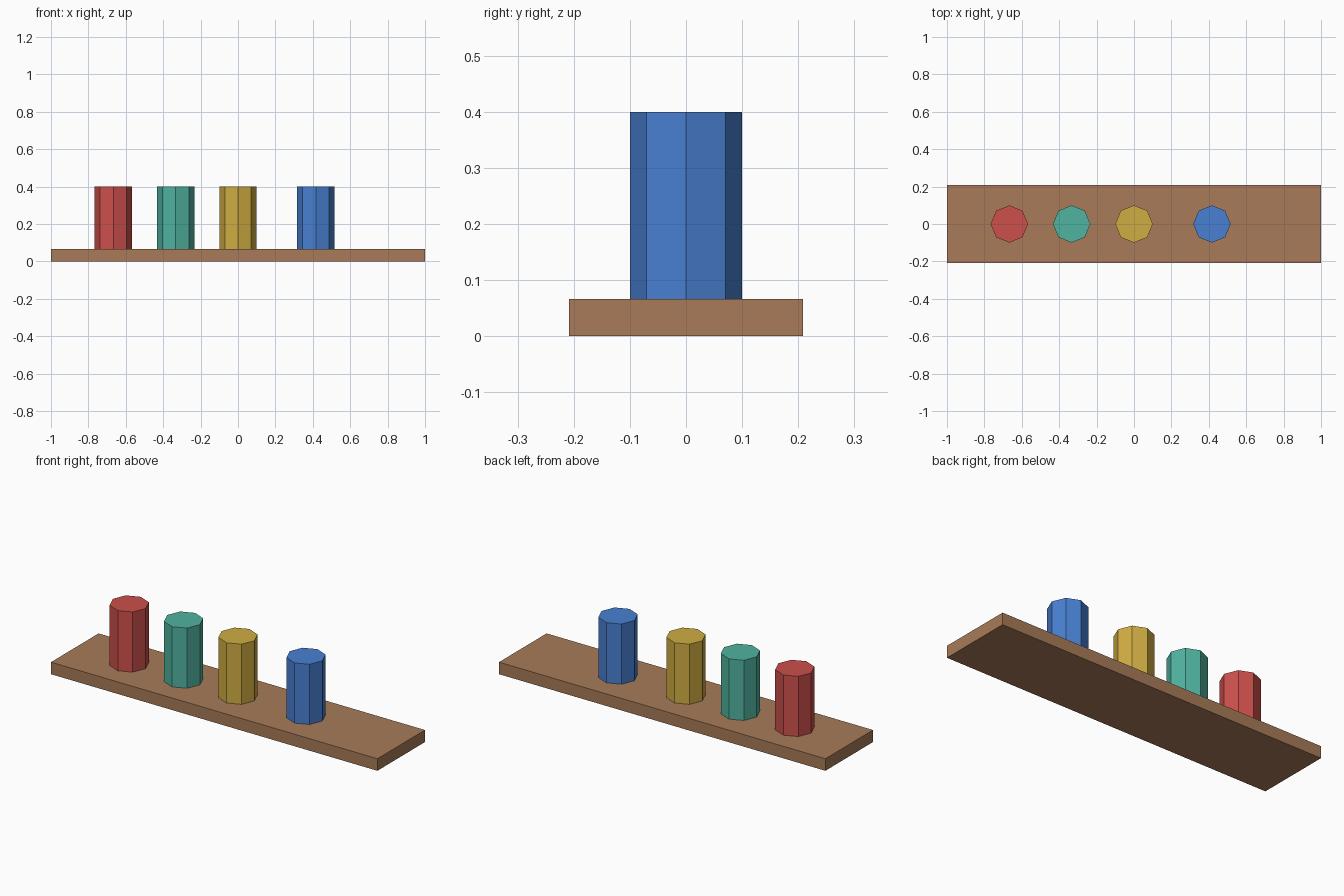
import bpy

if "Cube" in bpy.data.objects:
    bpy.data.objects.remove(bpy.data.objects["Cube"], do_unlink=True)


def to_linear(c):
    c /= 255
    return c / 12.92 if c < 0.04045 else ((c + 0.055) / 1.055) ** 2.4


def make_material(name, rgb):
    colour = [to_linear(c) for c in rgb] + [1]
    mat = bpy.data.materials.new(name)
    mat.use_nodes = True
    mat.diffuse_color = colour
    mat.node_tree.nodes["Principled BSDF"].inputs["Base Color"].default_value = colour
    return mat


def finish(name, mat):
    obj = bpy.context.object
    obj.name = obj.data.name = name
    obj.data.materials.append(mat)
    return obj


BOARD_TOP = 1 / 15
PEG_HEIGHT = 1 / 3
PEG_RADIUS = 0.1

# Flat wooden board
bpy.ops.mesh.primitive_cube_add(size=1, location=(0, 0, BOARD_TOP / 2))
board = finish("board", make_material("brown wood", (168, 123, 88)))
board.scale = (2, 5 / 12, BOARD_TOP)
bpy.ops.object.transform_apply(location=False, rotation=False, scale=True)

# Eight-sided pegs standing in a row, with a wider gap before the last
pegs = [
    ("red", -2 / 3, (204, 80, 76)),
    ("teal", -1 / 3, (80, 179, 160)),
    ("yellow", 0, (208, 173, 66)),
    ("blue", 5 / 12, (72, 128, 210)),
]
for colour, x, rgb in pegs:
    bpy.ops.mesh.primitive_cylinder_add(
        vertices=8, radius=PEG_RADIUS, depth=PEG_HEIGHT,
        location=(x, 0, BOARD_TOP + PEG_HEIGHT / 2))
    finish(colour + "_peg", make_material(colour, rgb))
